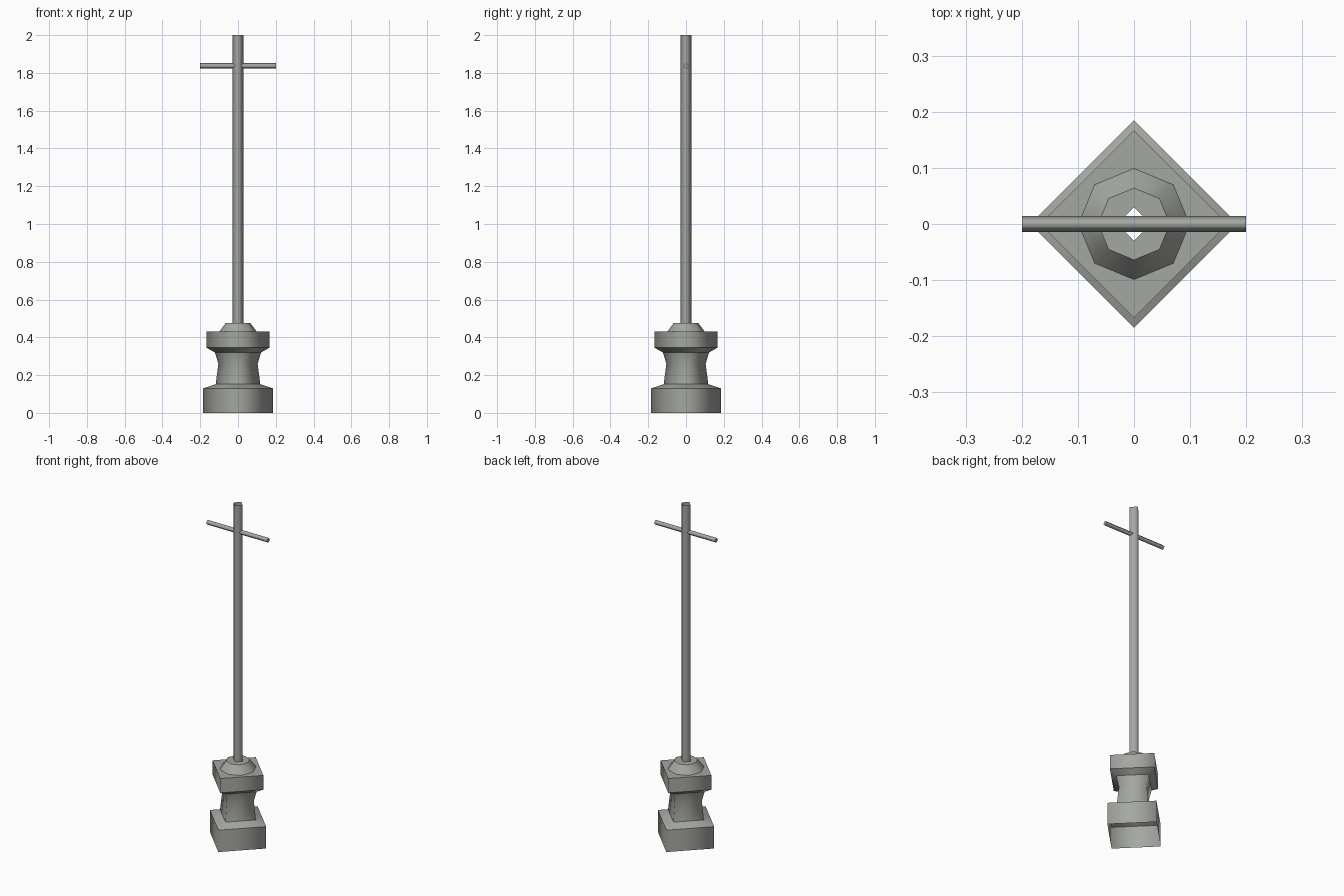
import bpy, bmesh, math

if "Cube" in bpy.data.objects:
    bpy.data.objects.remove(bpy.data.objects["Cube"])

metal = bpy.data.materials.new("grey_metal")
metal.diffuse_color = (0.37, 0.385, 0.355, 1)
metal.use_nodes = True
metal.node_tree.nodes["Principled BSDF"].inputs["Base Color"].default_value = metal.diffuse_color


def ring(r, z, square):
    # eight points; in square mode the odd ones sit on the sides of a diamond
    pts = []
    for i in range(8):
        k = r * (math.cos(math.pi / 4) if square and i % 2 else 1)
        a = i * math.pi / 4
        pts.append((k * math.cos(a), k * math.sin(a), z))
    return pts


def tower(name, profile, smooth_rows=()):
    # open stack of rings; horizontal edges stay sharp unless listed
    bm = bmesh.new()
    rows = [[bm.verts.new(p) for p in ring(*row)] for row in profile]
    for a, b in zip(rows, rows[1:]):
        for i in range(8):
            j = (i + 1) % 8
            bm.faces.new((a[i], a[j], b[j], b[i])).smooth = True
    for n, row in enumerate(rows):
        if n not in smooth_rows:
            for i in range(8):
                e = bm.edges.get((row[i], row[(i + 1) % 8]))
                if e:
                    e.smooth = False
    me = bpy.data.meshes.new(name)
    bm.to_mesh(me)
    bm.free()
    me.materials.append(metal)
    ob = bpy.data.objects.new(name, me)
    bpy.context.collection.objects.link(ob)
    return ob


# square foot, waisted neck and upper block
tower("pedestal", [
    (0.185, 0.0, True), (0.185, 0.13, True), (0.118, 0.152, True),
    (0.104, 0.26, True), (0.122, 0.32, True), (0.167, 0.345, True),
    (0.167, 0.43, True), (0.099, 0.43, False)], smooth_rows=(3,))

# octagonal collar around the pole
tower("collar", [(0.099, 0.43, False), (0.064, 0.477, False),
                 (0.03, 0.477, True)])

# hollow pole
tower("pole", [(0.03, 0.477, True), (0.03, 2.0, True)])

# crossbar
bpy.ops.mesh.primitive_cylinder_add(vertices=4, radius=0.0145, depth=0.4,
                                    location=(0, 0, 1.837),
                                    rotation=(0, math.pi / 2, 0))
bar = bpy.context.object
bar.name = "crossbar"
bar.data.materials.append(metal)
for p in bar.data.polygons:
    p.use_smooth = len(p.vertices) == 4 and abs(p.normal.z) < 0.5
for e in bar.data.edges:
    a, b = (bar.data.vertices[i].co for i in e.vertices)
    e.use_edge_sharp = abs(a.z - b.z) < 0.01
